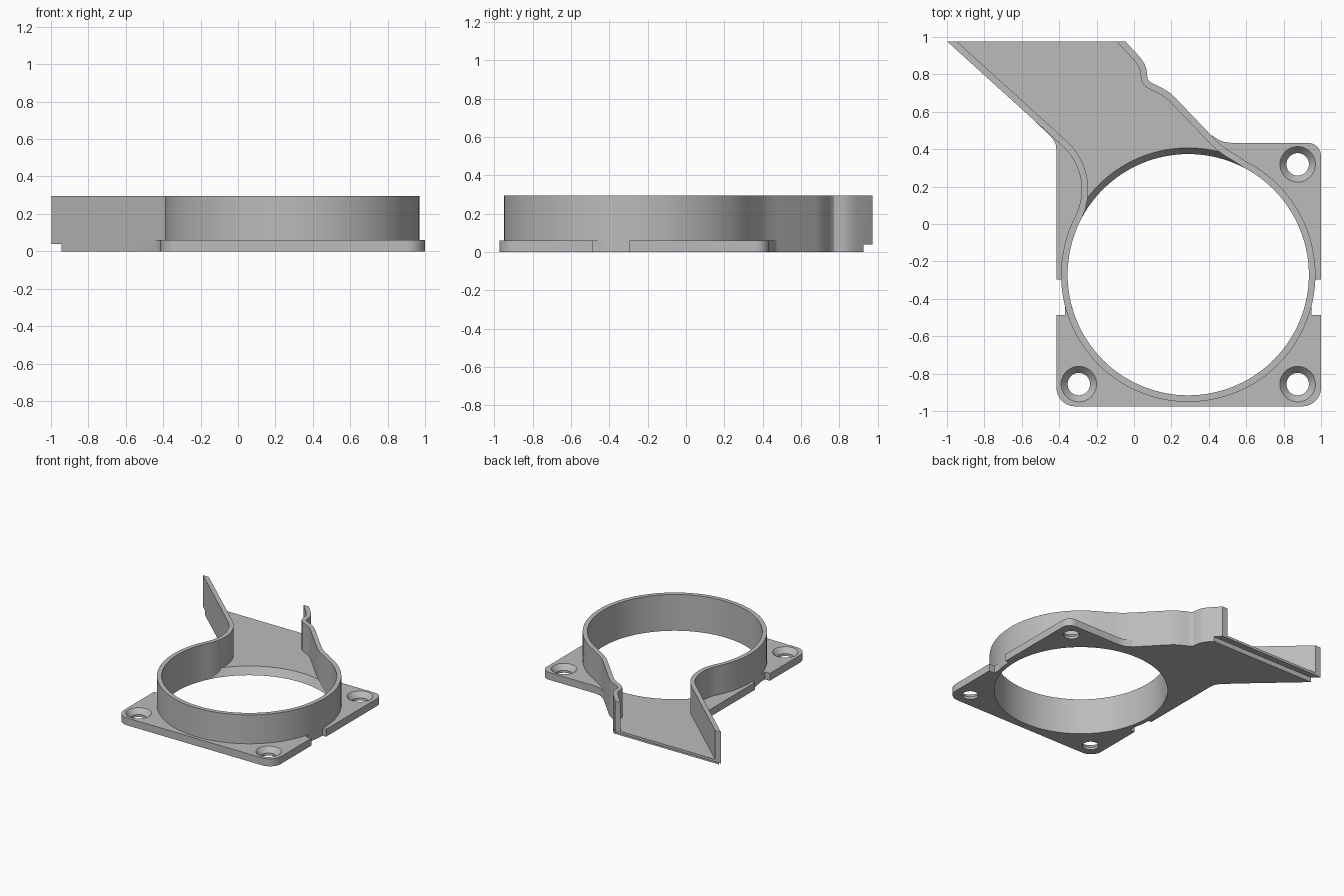
import bpy, bmesh
from math import sin, cos, radians, pi
from mathutils import Vector

if "Cube" in bpy.data.objects:
    bpy.data.objects.remove(bpy.data.objects["Cube"])

CENTRE = Vector((0.29, -0.265))     # centre of the round opening
R_IN, R_OUT = 0.645, 0.68
HALF = (R_OUT - R_IN) / 2
PLATE_H, WALL_H, BACK = 0.06, 0.295, 0.981

grey = bpy.data.materials.new("plain grey")
grey.use_nodes = True
colour = (0.5, 0.5, 0.5, 1)
grey.diffuse_color = colour
grey.node_tree.nodes["Principled BSDF"].inputs["Base Color"].default_value = colour


def arc(centre, radius, start, end, steps):
    angles = [radians(start + (end - start) * i / steps) for i in range(steps + 1)]
    return [Vector((centre[0] + radius * cos(a), centre[1] + radius * sin(a))) for a in angles]


def finish(name, bm):
    bmesh.ops.recalc_face_normals(bm, faces=bm.faces)
    mesh = bpy.data.meshes.new(name)
    bm.to_mesh(mesh)
    bm.free()
    mesh.materials.append(grey)
    obj = bpy.data.objects.new(name, mesh)
    bpy.context.collection.objects.link(obj)
    return obj


def prism(name, outline, z0, z1):
    bm = bmesh.new()
    face = bm.faces.new([bm.verts.new((p[0], p[1], z0)) for p in outline])
    top = bmesh.ops.extrude_face_region(bm, geom=[face])["geom"]
    verts = [v for v in top if isinstance(v, bmesh.types.BMVert)]
    bmesh.ops.translate(bm, verts=verts, vec=(0, 0, z1 - z0))
    return finish(name, bm)


def box(name, x0, x1, y0, y1, z0, z1):
    return prism(name, [(x0, y0), (x1, y0), (x1, y1), (x0, y1)], z0, z1)


def lathe(name, centre, profile, steps):
    """Solid of revolution from (radius, z) pairs, closed at both ends."""
    bm = bmesh.new()
    rings = [[bm.verts.new((centre[0] + r * cos(2 * pi * i / steps),
                            centre[1] + r * sin(2 * pi * i / steps), z))
              for i in range(steps)] for r, z in profile]
    for a, b in zip(rings, rings[1:]):
        for i in range(steps):
            j = (i + 1) % steps
            bm.faces.new((a[i], a[j], b[j], b[i]))
    bm.faces.new(rings[0])
    bm.faces.new(rings[-1])
    return finish(name, bm)


def cut(obj, cutters):
    bpy.context.view_layer.objects.active = obj
    for c in cutters:
        mod = obj.modifiers.new("cut", "BOOLEAN")
        mod.operation, mod.solver, mod.object = "DIFFERENCE", "EXACT", c
        bpy.ops.object.modifier_apply(modifier=mod.name)


# Wall centreline: left duct side, S-bend, ring, right duct side with its jog
left_end = Vector((-0.972, BACK))
right_end = Vector((-0.068, BACK))
s_bend = arc((-0.596, 0.19), 0.316 + HALF, 47.7, -27.2, 20)
ring = arc(CENTRE, R_IN + HALF, 154, 423, 90)
flare = [(0.55, 0.353), (0.50, 0.382), (0.45, 0.418), (0.40, 0.468)]
jog = [(0.21, 0.667), (0.185, 0.69), (0.16, 0.707), (0.13, 0.724), (0.10, 0.738), (0.075, 0.752),
       (0.058, 0.772), (0.052, 0.80), (0.05, 0.83), (0.04, 0.856), (0.02, 0.885)]
duct_right = [Vector(p) for p in jog] + [right_end]
path = [left_end] + s_bend + ring + [Vector(p) for p in flare] + duct_right


def offset(path, dist):
    out = []
    last = len(path) - 1
    for i, p in enumerate(path):
        t = (path[min(i + 1, last)] - path[max(i - 1, 0)]).normalized()
        q = p + Vector((-t.y, t.x)) * dist
        if i in (0, last):          # trim the ends square to the back edge
            q += t * ((BACK - q.y) / t.y)
        out.append(q)
    return out


wall = prism("duct_wall", offset(path, HALF) + offset(path, -HALF)[::-1], 0, WALL_H)

# Mounting plate with the duct floor in one outline
outline = (arc((-0.315, -0.869), 0.1, 180, 270, 10) + arc((0.9, -0.869), 0.1, 270, 360, 10)
           + arc((0.93, 0.37), 0.07, 0, 90, 10)
           + [(0.52, 0.44), (0.48, 0.445), (0.45, 0.457), (0.42, 0.478), (0.40, 0.48)]
           + duct_right + [left_end, (-0.45, 0.479), (-0.43, 0.455), (-0.418, 0.43), (-0.415, 0.40)])
plate = prism("base_plate", outline, 0, PLATE_H)

# Cutters: sloped round opening, countersunk holes, side notches, step under the back edge
slope = (0.678 - R_IN) / PLATE_H
opening = lathe("opening_cutter", CENTRE,
                [(R_IN - slope * 0.02, -0.02), (0.678 + slope * 0.02, PLATE_H + 0.02)], 128)
holes = [lathe("hole_cutter", c, [(0.06, -0.02), (0.06, 0.02), (0.095, PLATE_H), (0.095, 0.1)], 40)
         for c in ((-0.295, -0.85), (0.875, -0.85), (0.875, 0.325))]
notches = [box("notch_cutter", -0.6, -0.37, -0.48, -0.29, -0.1, 0.2),
           box("notch_cutter", 0.95, 1.2, -0.48, -0.29, -0.1, 0.2)]
step = box("step_cutter", -1.5, 0.5, 0.932, 1.2, -0.1, 0.04)
cut(plate, [opening] + holes + notches + [step])
cut(wall, [step])
for c in [opening, step] + holes + notches:
    bpy.data.objects.remove(c)

# Centre the parts and smooth the curved sides
bpy.ops.object.select_all(action="DESELECT")
for obj in (plate, wall):
    obj.location.y = -0.006
    obj.select_set(True)
bpy.context.view_layer.objects.active = plate
bpy.ops.object.shade_smooth_by_angle(angle=radians(30))
